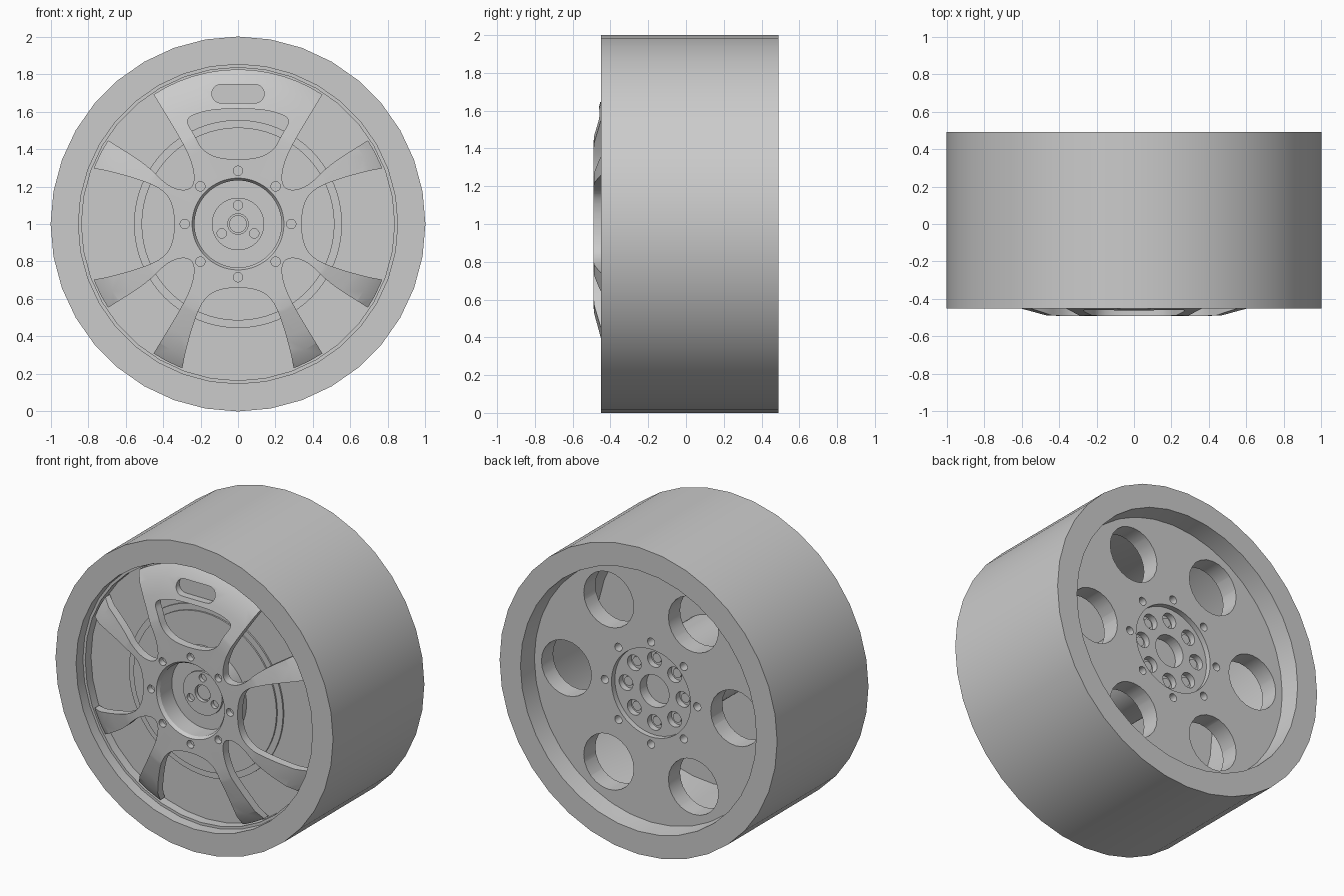
import bpy, bmesh
from math import sin, cos, pi, radians
from mathutils import Vector

if "Cube" in bpy.data.objects:
    bpy.data.objects.remove(bpy.data.objects["Cube"], do_unlink=True)

grey = bpy.data.materials.new("satin_grey")
grey.use_nodes = True
grey.diffuse_color = (0.6, 0.6, 0.6, 1)
grey.node_tree.nodes["Principled BSDF"].inputs["Base Color"].default_value = (0.6, 0.6, 0.6, 1)

CENTRE = Vector((0, 0, 1))


def to_object(name, bm):
    bmesh.ops.recalc_face_normals(bm, faces=bm.faces)
    mesh = bpy.data.meshes.new(name)
    bm.to_mesh(mesh)
    bm.free()
    mesh.materials.append(grey)
    obj = bpy.data.objects.new(name, mesh)
    obj.location = CENTRE
    bpy.context.collection.objects.link(obj)
    return obj


def lathe(name, profile, steps):
    """Spin a closed (radius, y) profile around the wheel axle."""
    bm = bmesh.new()
    verts = [bm.verts.new((0, y, r)) for r, y in profile]
    edges = [bm.edges.new((v, verts[(i + 1) % len(verts)])) for i, v in enumerate(verts)]
    bmesh.ops.spin(bm, geom=verts + edges, cent=(0, 0, 0), axis=(0, 1, 0),
                   angle=2 * pi, steps=steps)
    bmesh.ops.remove_doubles(bm, verts=bm.verts, dist=0.0005)
    bmesh.ops.dissolve_degenerate(bm, edges=bm.edges, dist=0.0005)
    return to_object(name, bm)


def prism(bm, points, y0, y1):
    """Extrude an (x, z) outline from y0 to y1."""
    face = bm.faces.new([bm.verts.new((x, y0, z)) for x, z in points])
    ext = bmesh.ops.extrude_face_region(bm, geom=[face])["geom"]
    bmesh.ops.translate(bm, vec=(0, y1 - y0, 0),
                        verts=[g for g in ext if isinstance(g, bmesh.types.BMVert)])


def circle(r, cx=0, cz=0, n=24):
    return [(cx + r * cos(2 * pi * i / n), cz + r * sin(2 * pi * i / n)) for i in range(n)]


def ring_of_holes(bm, count, ring, r, y0, y1, start=0.0):
    for i in range(count):
        a = start + 2 * pi * i / count
        prism(bm, circle(r, ring * cos(a), ring * sin(a)), y0, y1)


def rounded(points, rounds=3):
    """Smooth a closed outline by corner cutting."""
    for _ in range(rounds):
        out = []
        for i, (x, z) in enumerate(points):
            u, w = points[(i + 1) % len(points)]
            out += [(x * .75 + u * .25, z * .75 + w * .25), (x * .25 + u * .75, z * .25 + w * .75)]
        points = out
    return points


def cut(obj, bm):
    """Subtract the cutter shapes and bake the result."""
    cutter = to_object("cutter", bm)
    cutter.hide_render = True
    mod = obj.modifiers.new("cut", 'BOOLEAN')
    mod.operation, mod.solver, mod.object = 'DIFFERENCE', 'EXACT', cutter
    bpy.context.view_layer.update()
    baked = bpy.data.meshes.new_from_object(
        obj.evaluated_get(bpy.context.evaluated_depsgraph_get()))
    obj.modifiers.clear()
    obj.data = baked
    bpy.data.objects.remove(cutter, do_unlink=True)


# Outer barrel with front and back lips and a small inner ledge
lathe("barrel", [(1, -.45), (1, .49), (.85, .49), (.84, .35), (.835, .3), (.835, -.38),
                 (.852, -.38), (.852, -.45)], 36)

# Thin spoked front face: flat hub area curving away towards the rim
spokes = lathe("front_spokes", [(.245, -.49), (.44, -.49), (.51, -.488), (.53, -.484),
                                (.66, -.45), (.76, -.42), (.825, -.375), (.825, -.33),
                                (.75, -.37), (.64, -.4), (.5, -.435), (.3, -.435),
                                (.3, -.34), (.232, -.34), (.232, -.47)], 64)
bm = bmesh.new()
half = [(1.1, .33), (.78, .305), (.53, .24), (.39, .18), (.34, .08)]
side = rounded(half + [(x, -z) for x, z in reversed(half)])
for turn in (0, 180, 270):
    c, s = cos(radians(turn)), sin(radians(turn))
    prism(bm, [(x * c - z * s, x * s + z * c) for x, z in side], -.6, 0)
corner = rounded([(.95, .61), (.70, .45), (.49, .32), (.385, .21), (.295, .175),
                  (.235, .2), (.235, .29), (.28, .41), (.45, .69), (.60, .94)])
for sx in (1, -1):
    for sz in (1, -1):
        prism(bm, [(x * sx, z * sz) for x, z in corner], -.6, 0)
# Rounded window and slot in the wide top panel
right = [(.09, .345), (.19, .39), (.235, .48), (.28, .55), (.24, .585), (.12, .615)]
prism(bm, rounded(right + [(-x, z) for x, z in reversed(right)]), -.6, 0)
slot = [(sgn * (.09 + .05 * cos(a)), .695 + sgn * .05 * sin(a))
        for sgn in (1, -1) for a in [-pi / 2 + pi * i / 10 for i in range(11)]]
prism(bm, slot, -.6, -.405)
ring_of_holes(bm, 8, .284, .025, -.6, -.45)
cut(spokes, bm)

# Plate behind the spokes, with a stepped ring
lathe("inner_plate", [(0, -.34), (.515, -.34), (.515, -.33), (.555, -.33), (.555, -.32),
                      (.84, -.32), (.84, -.28), (0, -.28)], 64)

# Central hub seen at the bottom of the front bore
hub = lathe("hub_core", [(0, -.365), (.14, -.365), (.14, -.35), (.26, -.35), (.26, .25),
                         (0, .25)], 48)
bm = bmesh.new()
prism(bm, circle(.055), -.5, -.31)
ring_of_holes(bm, 3, .1, .025, -.5, -.34, pi / 2)
cut(hub, bm)
lathe("hub_pin", [(0, -.35), (.047, -.35), (.047, -.3), (0, -.3)], 24)

# Back disc: six large openings, bolt holes and a recessed centre
back = lathe("back_disc", [(0, .24), (.84, .24), (.84, .36), (.285, .36), (.285, .325),
                           (0, .325)], 64)
bm = bmesh.new()
ring_of_holes(bm, 6, .61, .18, .1, .5)
ring_of_holes(bm, 8, .333, .026, .3, .5)
ring_of_holes(bm, 8, .205, .05, .285, .5)
prism(bm, circle(.105, n=32), .255, .5)
cut(back, bm)

# Bolt heads sunk in the back centre
for i in range(8):
    bm = bmesh.new()
    a = pi * i / 4
    prism(bm, circle(.03, .205 * cos(a), .205 * sin(a)), .28, .3)
    to_object(f"back_bolt_{i + 1}", bm)

# Smooth shading with sharp edges kept
bpy.ops.object.select_all(action='DESELECT')
for obj in bpy.context.collection.objects:
    if obj.type == 'MESH' and obj.data.materials and obj.data.materials[0] == grey:
        obj.select_set(True)
        bpy.context.view_layer.objects.active = obj
bpy.ops.object.shade_smooth_by_angle(angle=radians(30))
